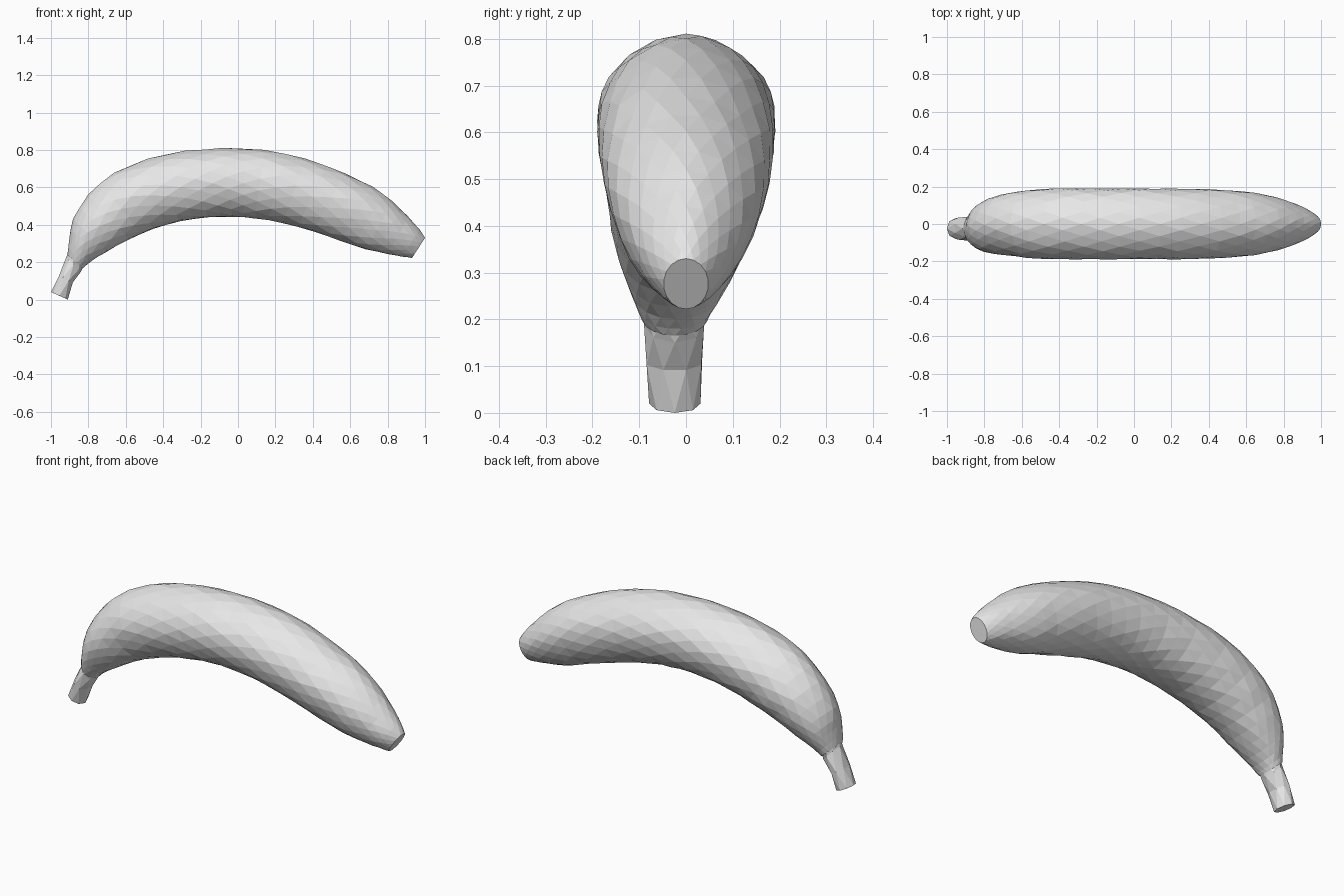
import bpy, bmesh, math, random
from mathutils import Vector

if "Cube" in bpy.data.objects:
    bpy.data.objects.remove(bpy.data.objects["Cube"])

random.seed(4)

skin = bpy.data.materials.new("plain light grey")
skin.diffuse_color = (0.8, 0.8, 0.8, 1)
skin.use_nodes = True
skin.node_tree.nodes["Principled BSDF"].inputs["Base Color"].default_value = skin.diffuse_color

# Cross-sections: outer x, outer z, inner x, inner z, half width
STEM = [
    (-1.00, 0.04, -0.91, 0.00, 0.055),
    (-0.96, 0.13, -0.88, 0.09, 0.064),
    (-0.915, 0.23, -0.84, 0.15, 0.064),
    (-0.90, 0.28, -0.82, 0.185, 0.066),
]
BODY = [
    (-0.912, 0.24, -0.83, 0.165, 0.070),
    (-0.90, 0.33, -0.79, 0.20, 0.100),
    (-0.88, 0.43, -0.70, 0.255, 0.135),
    (-0.80, 0.56, -0.58, 0.32, 0.163),
    (-0.66, 0.675, -0.45, 0.375, 0.181),
    (-0.48, 0.75, -0.31, 0.415, 0.189),
    (-0.28, 0.793, -0.16, 0.436, 0.189),
    (-0.08, 0.809, -0.03, 0.44, 0.189),
    (0.14, 0.797, 0.09, 0.433, 0.189),
    (0.36, 0.752, 0.24, 0.408, 0.188),
    (0.57, 0.675, 0.40, 0.362, 0.182),
    (0.72, 0.60, 0.55, 0.312, 0.166),
    (0.83, 0.52, 0.68, 0.267, 0.141),
    (0.91, 0.44, 0.80, 0.243, 0.108),
    (0.97, 0.375, 0.88, 0.229, 0.076),
    (1.00, 0.33, 0.93, 0.222, 0.048),
]


def refine(sections):
    """Insert a smooth midpoint between neighbouring sections."""
    out = []
    n = len(sections)
    for i in range(n - 1):
        p = [sections[max(0, min(n - 1, k))] for k in (i - 1, i, i + 1, i + 2)]
        out.append(p[1])
        out.append(tuple((9 * (b + c) - a - d) / 16 for a, b, c, d in zip(*p)))
    out.append(sections[-1])
    return out


def loft(name, sections, sides, jitter):
    """Skin staggered rings with triangles and close both ends."""
    bm = bmesh.new()
    rings = []
    for i, (ox, oz, ix, iz, hw) in enumerate(sections):
        centre = Vector(((ox + ix) / 2, 0, (oz + iz) / 2))
        # the stem leans slightly to the front
        centre.y = -0.024 * max(0, min(1, (0.48 - centre.z) / 0.25)) if centre.x < 0 else 0
        half = Vector(((ox - ix) / 2, 0, (oz - iz) / 2))
        end = i in (0, len(sections) - 1)
        ring = []
        for j in range(sides):
            a = math.tau * (j + 0.5 * (i % 2)) / sides
            r = 1 + (0 if end else random.uniform(-jitter, jitter))
            # soft ridges along the fruit
            r += 0 if end else 0.012 * math.cos(5 * a)
            co = centre + (half * math.cos(a) + Vector((0, hw * math.sin(a), 0))) * r
            ring.append(bm.verts.new(co))
        rings.append(ring)
    for i, (a, b) in enumerate(zip(rings, rings[1:])):
        for j in range(sides):
            k = (j + 1) % sides
            if i % 2 == 0:
                tris = (a[j], a[k], b[j]), (a[k], b[k], b[j])
            else:
                tris = (a[j], b[k], b[j]), (a[j], a[k], b[k])
            for t in tris:
                bm.faces.new(t)
    bm.faces.new(rings[0])
    bm.faces.new(rings[-1])
    bmesh.ops.recalc_face_normals(bm, faces=bm.faces)
    mesh = bpy.data.meshes.new(name)
    bm.to_mesh(mesh)
    bm.free()
    mesh.materials.append(skin)
    obj = bpy.data.objects.new(name, mesh)
    bpy.context.collection.objects.link(obj)
    return obj


# Curved fruit with a blunt tip, and the coarse stem it hangs from
loft("fruit_body", refine(BODY), 18, 0.012)
loft("stem", STEM, 8, 0.03)
